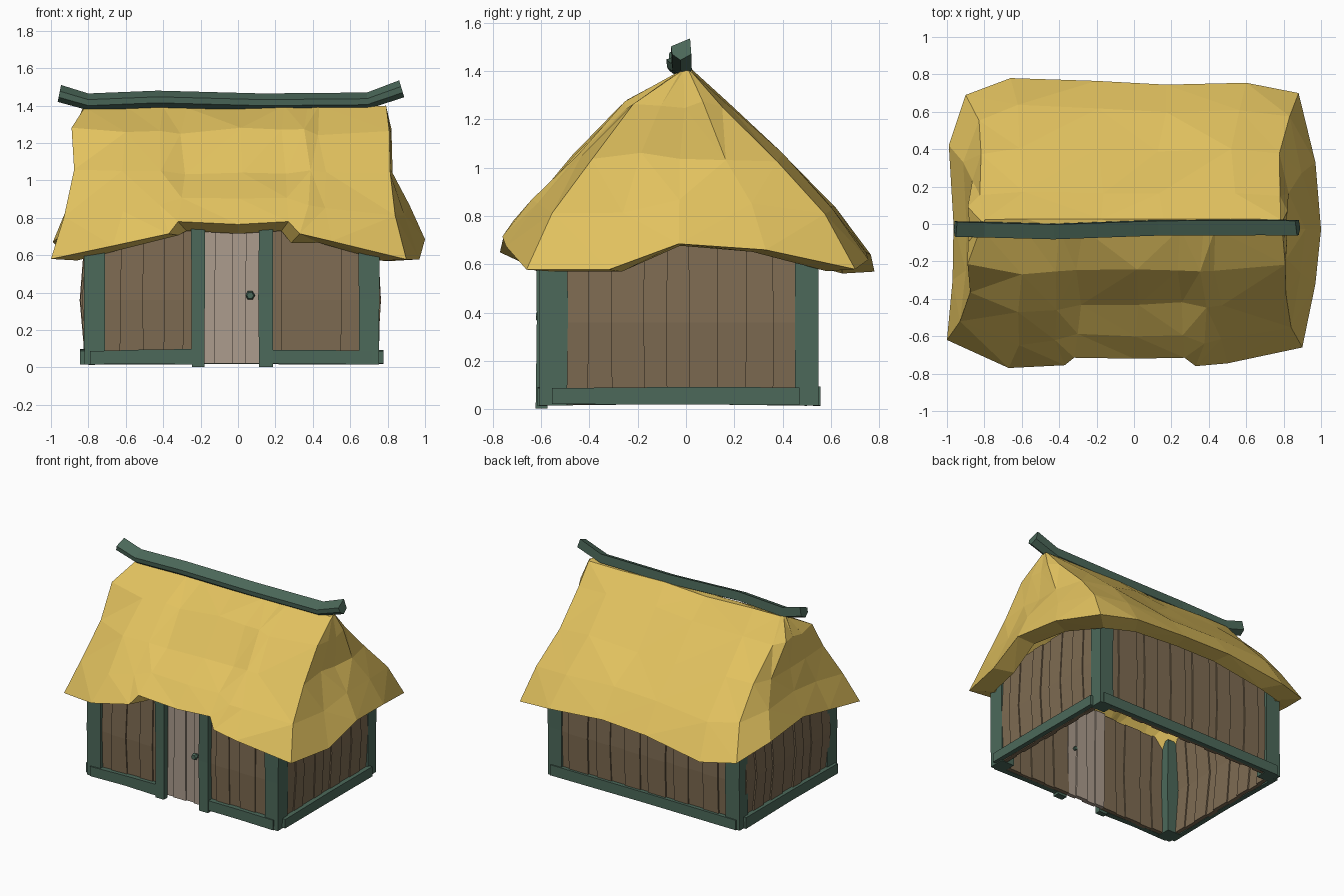
import bpy, bmesh, math, random

if "Cube" in bpy.data.objects:
    bpy.data.objects.remove(bpy.data.objects["Cube"])

random.seed(11)


def srgb(r, g, b):
    return [((c / 255 + 0.055) / 1.055) ** 2.4 for c in (r, g, b)] + [1]


def material(name, rgb):
    m = bpy.data.materials.new(name)
    m.diffuse_color = srgb(*rgb)
    m.use_nodes = True
    m.node_tree.nodes["Principled BSDF"].inputs["Base Color"].default_value = m.diffuse_color
    return m


THATCH = material("straw yellow", (226, 194, 95))
TIMBER = material("green timber", (76, 105, 90))
PLANK = material("plank brown", (126, 107, 82))
DOOR = material("pale door wood", (172, 156, 141))


def j(a):
    return random.uniform(-a, a)


def loft(bm, rings):
    """Skin closed rings of points in order and cap both ends."""
    vs = [[bm.verts.new(p) for p in ring] for ring in rings]
    n = len(rings[0])
    for lo, hi in zip(vs, vs[1:]):
        for i in range(n):
            k = (i + 1) % n
            bm.faces.new((lo[i], lo[k], hi[k], hi[i]))
    bm.faces.new(vs[0][::-1])
    bm.faces.new(vs[-1])


def finish(name, bm, mat):
    bmesh.ops.recalc_face_normals(bm, faces=bm.faces[:])
    me = bpy.data.meshes.new(name)
    bm.to_mesh(me)
    bm.free()
    me.materials.append(mat)
    ob = bpy.data.objects.new(name, me)
    bpy.context.collection.objects.link(ob)
    return ob


def rect(x0, x1, y0, y1, z):
    return [(x0, y0, z), (x1, y0, z), (x1, y1, z), (x0, y1, z)]


def post(name, x0, x1, y0, y1, z0, z1):
    """Upright timber with a slightly uneven outline."""
    bm = bmesh.new()
    rings = []
    for t in (0, 0.5, 1):
        e = [j(0.004) for _ in range(4)]
        rings.append(rect(x0 + e[0], x1 + e[1], y0 + e[2], y1 + e[3], z0 + t * (z1 - z0)))
    loft(bm, rings)
    finish(name, bm, TIMBER)


def sill(name, x0, x1, y0, y1):
    """Low ground beam, slightly wavy on top."""
    bm = bmesh.new()
    rings = []
    for t in (0, 0.5, 1):
        zt, zb = 0.093 + j(0.006), 0.018 + j(0.004)
        if x1 - x0 > y1 - y0:
            x = x0 + t * (x1 - x0)
            rings.append([(x, y0, zb), (x, y1, zb), (x, y1, zt), (x, y0, zt)])
        else:
            y = y0 + t * (y1 - y0)
            rings.append([(x0, y, zb), (x1, y, zb), (x1, y, zt), (x0, y, zt)])
    loft(bm, rings)
    finish(name, bm, TIMBER)


def planks(name, along_x, a, b, plane, out, n, z1, mat, bow=0.012):
    """Row of overlapping upright boards from a to b; out is the outward sign."""
    bm = bmesh.new()
    w = (b - a) / n
    cuts = [a] + [a + w * i + j(w * 0.2) for i in range(1, n)] + [b]
    for i, (u0, u1) in enumerate(zip(cuts, cuts[1:])):
        off, rings = (0.005 if i % 2 else -0.005) + j(0.002), []
        for z, bulge in ((0.02, 0), (0.36, bow), (z1, 0)):
            d0 = plane + out * (off + bulge)
            d1 = d0 - out * 0.03
            p, q = u0 - 0.006 + j(0.005), u1 + 0.006 + j(0.005)
            rings.append(rect(p, q, d0, d1, z) if along_x else rect(d0, d1, p, q, z))
        loft(bm, rings)
    finish(name, bm, mat)


# Plank walls and door
planks("front_wall_left", True, -0.73, -0.19, -0.58, -1, 5, 0.74, PLANK)
planks("front_wall_right", True, 0.12, 0.665, -0.58, -1, 5, 0.74, PLANK)
planks("back_wall", True, -0.73, 0.665, 0.53, 1, 13, 0.74, PLANK)
planks("left_wall", False, -0.505, 0.465, -0.81, -1, 9, 0.74, PLANK, 0.03)
planks("right_wall", False, -0.505, 0.465, 0.74, 1, 9, 0.74, PLANK, 0.02)
planks("door", True, -0.185, 0.115, -0.572, -1, 4, 0.75, DOOR, 0)

# Corner posts and door posts
for sx, x0, x1 in (("left", -0.825, -0.71), ("right", 0.645, 0.757)):
    for sy, y0, y1 in (("front", -0.605, -0.49), ("back", 0.45, 0.55)):
        post(f"{sy}_{sx}_corner_post", x0, x1, y0, y1, 0.015, 0.72)
post("door_post_left", -0.25, -0.18, -0.62, -0.575, 0.003, 0.745)
post("door_post_right", 0.11, 0.19, -0.62, -0.575, 0.003, 0.745)

# Ground beams
sill("front_sill_left", -0.79, -0.24, -0.615, -0.575)
sill("front_sill_right", 0.18, 0.72, -0.615, -0.575)
sill("back_sill", -0.8, 0.73, 0.525, 0.557)
sill("left_sill", -0.845, -0.81, -0.58, 0.5)
sill("right_sill", 0.743, 0.778, -0.555, 0.47)

# Door knob
bm = bmesh.new()
loft(bm, [[(0.065 + r * math.cos(k * math.pi / 3), y, 0.385 + r * math.sin(k * math.pi / 3))
           for k in range(6)] for y, r in ((-0.53, 0.014), (-0.59, 0.014), (-0.6, 0.026), (-0.62, 0.018))])
finish("door_knob", bm, TIMBER)

# Thatched roof: eave outline, raised above the door
eave = [(-1, -.62, .58), (-.67, -.77, .65), (-.37, -.755, .715), (-.32, -.715, .78),
        (0, -.72, .765), (.27, -.715, .78), (.33, -.76, .715), (.5, -.745, .675),
        (.9, -.66, .578), (.97, -.32, .578), (1, -.03, .685), (.97, .33, .66),
        (.88, .7, .58), (.6, .755, .62), (.17, .745, .65), (-.2, .765, .64),
        (-.66, .78, .57), (-.9, .69, .59), (-.99, .42, .67), (-.965, .0, .69), (-.97, -.3, .63)]


def ring(sx, lo, hi, front, back, t, top, noise):
    """Eave outline shrunk towards the ridge and raised by t towards top."""
    pts = []
    for x, y, z in eave:
        if .325 < abs(x) < .375 and abs(y) > .5:
            x *= 1.25  # spread the close points beside the door notch
        s = front if y < 0 else back
        pts.append((max(lo, min(hi, x * sx + j(noise))) + j(noise / 3),
                    (y + j(noise)) * s, z + (top - z) * t + j(noise)))
    return pts


lip = [(x * .86, y * .83, z - (.05 if abs(x) < .35 and y < 0 else .008)) for x, y, z in eave]
rings = [ring(.8, -.72, .70, .03, .03, 1, 1.31, 0),
         ring(.82, -.79, .74, .5, .45, 1, 1.0, 0),
         lip, eave,
         ring(.93, -.93, .92, .83, .81, .5, 1.04, .012),
         ring(.9, -.87, .82, .6, .53, 1, 1.04, .022),
         ring(.9, -.89, .82, .34, .22, 1, 1.26, .022),
         ring(.88, -.82, .79, .035, .035, 1, 1.395, .012)]
bm = bmesh.new()
loft(bm, rings)
bmesh.ops.triangulate(bm, faces=bm.faces[:])
finish("thatched_roof", bm, THATCH)

# Crooked ridge pole with upturned ends, its top tilted forward
path = [(-.955, -.025, 1.465), (-.80, -.028, 1.42), (-.43, -.038, 1.435),
        (.13, -.018, 1.42), (.69, -.016, 1.425), (.875, -.018, 1.49)]
section = [(.035, .045), (-.044, .012), (-.04, -.02), (-.005, -.045), (.04, -.02)]
bm = bmesh.new()
loft(bm, [[(x + s * dz, y + dy, z + dz) for dy, dz in section]
          for (x, y, z), s in zip(path, (.2, 0, 0, 0, 0, -.3))])
finish("ridge_pole", bm, TIMBER)
